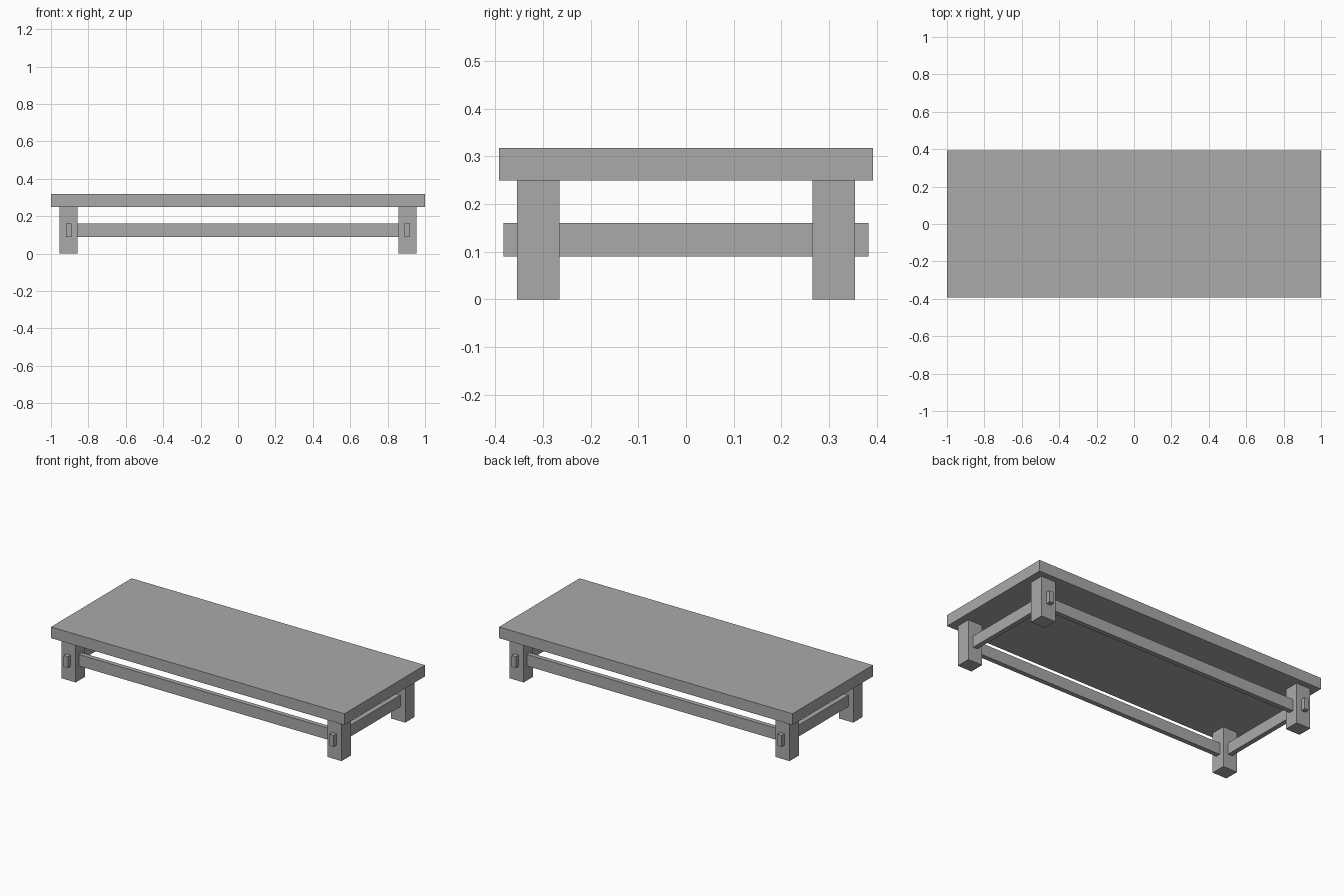
import bpy

cube = bpy.data.objects.get("Cube")
if cube:
    bpy.data.objects.remove(cube, do_unlink=True)

# One plain grey for the whole table
grey = bpy.data.materials.new("plain_grey")
grey.use_nodes = True
colour = (0.4, 0.4, 0.4, 1)
grey.diffuse_color = colour
grey.node_tree.nodes["Principled BSDF"].inputs["Base Color"].default_value = colour


def box(name, centre, size):
    bpy.ops.mesh.primitive_cube_add(size=1, location=centre)
    obj = bpy.context.object
    obj.name = name
    obj.scale = size
    bpy.ops.object.transform_apply(location=False, rotation=False, scale=True)
    obj.data.materials.append(grey)
    return obj


LEG_X, LEG_Y, LEG_H = 0.906, 0.31, 0.249
TOP_T = 0.069
RAIL_Z, RAIL_H, RAIL_T = 0.125, 0.071, 0.029

# Table top
box("table_top", (0, 0, LEG_H + TOP_T / 2), (2, 0.784, TOP_T))

# Square legs
for x_side, side in ((1, "left"), (-1, "right")):
    for y_side, end in ((-1, "front"), (1, "back")):
        box(f"{end}_{side}_leg", (x_side * LEG_X, y_side * LEG_Y, LEG_H / 2),
            (0.097, 0.09, LEG_H))

# End rails run through the legs and show as tenons
for x_side, side in ((1, "left"), (-1, "right")):
    box(f"{side}_end_rail", (x_side * LEG_X, 0, RAIL_Z), (RAIL_T, 0.766, RAIL_H))

# Long rails stop inside the legs
for y_side, end in ((-1, "front"), (1, "back")):
    box(f"{end}_long_rail", (0, y_side * LEG_Y, RAIL_Z), (1.74, RAIL_T, RAIL_H))
